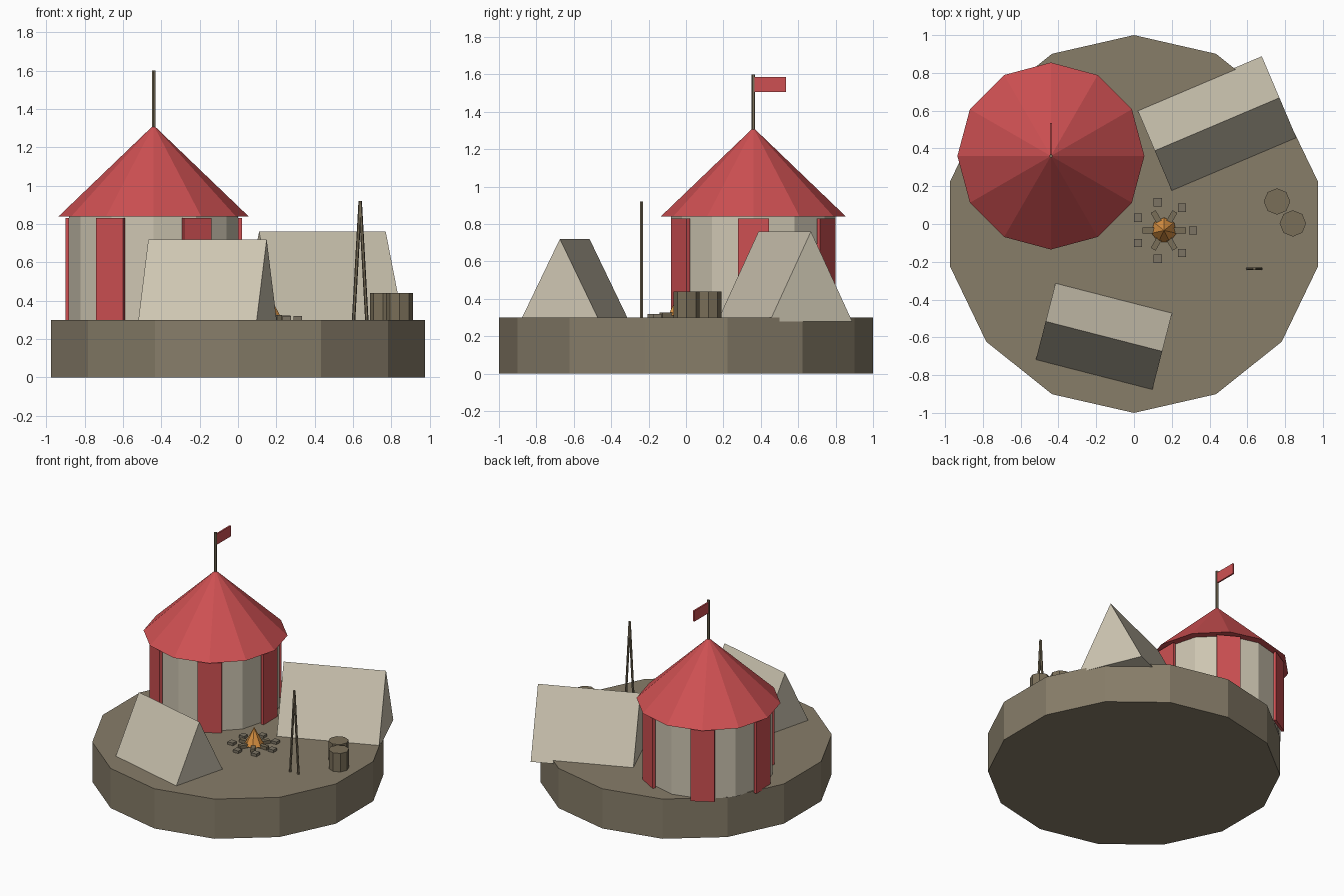
import bpy, bmesh
from math import pi, cos, sin, radians
from mathutils import Vector, Matrix

cube = bpy.data.objects.get("Cube")
if cube:
    bpy.data.objects.remove(cube)


def material(name, hex_colour):
    def linear(i):
        c = int(hex_colour[i:i + 2], 16) / 255
        return c / 12.92 if c < 0.04045 else ((c + 0.055) / 1.055) ** 2.4
    colour = (linear(0), linear(2), linear(4), 1)
    m = bpy.data.materials.new(name)
    m.use_nodes = True
    m.diffuse_color = colour
    bsdf = m.node_tree.nodes["Principled BSDF"]
    bsdf.inputs["Base Color"].default_value = colour
    bsdf.inputs["Roughness"].default_value = 0.9
    return m


EARTH = material("earth", "877D69")
CANVAS = material("canvas", "CDC5B1")
RED = material("red cloth", "CE5052")
WOOD = material("wood", "7A6F59")
STONE = material("stone", "7C7464")
FLAME = material("flame orange", "DD9443")


def finish(name, bm, mat, matrix=Matrix()):
    bmesh.ops.recalc_face_normals(bm, faces=bm.faces)
    mesh = bpy.data.meshes.new(name)
    bm.to_mesh(mesh)
    bm.free()
    mesh.materials.append(mat)
    ob = bpy.data.objects.new(name, mesh)
    ob.matrix_world = matrix
    bpy.context.collection.objects.link(ob)
    return ob


def prism(name, sides, radius, bottom, top, centre, mat, pointed=False):
    """Upright prism or pyramid with one corner towards the back."""
    bm = bmesh.new()
    angles = [pi / 2 + 2 * pi * i / sides for i in range(sides)]
    ring = [bm.verts.new((radius * cos(a), radius * sin(a), bottom)) for a in angles]
    base = bm.faces.new(ring)
    if pointed:
        tip = bm.verts.new((0, 0, top))
        for a, b in zip(ring, ring[1:] + ring[:1]):
            bm.faces.new((a, b, tip))
    else:
        new = bmesh.ops.extrude_face_region(bm, geom=[base], use_keep_orig=True)["geom"]
        for v in new:
            if isinstance(v, bmesh.types.BMVert):
                v.co.z = top
    return finish(name, bm, mat, Matrix.Translation((*centre, 0)))


def box(name, size, location, mat, angle=0.0):
    bm = bmesh.new()
    bmesh.ops.create_cube(bm, size=1)
    bmesh.ops.scale(bm, vec=size, verts=bm.verts)
    return finish(name, bm, mat, Matrix.Translation(location) @ Matrix.Rotation(angle, 4, 'Z'))


def pole(name, start, end, radius, mat):
    start, end = Vector(start), Vector(end)
    bm = bmesh.new()
    bmesh.ops.create_cone(bm, cap_ends=True, segments=6, radius1=radius,
                          radius2=radius, depth=(end - start).length)
    turn = (end - start).to_track_quat('Z', 'Y').to_matrix().to_4x4()
    return finish(name, bm, mat, Matrix.Translation((start + end) / 2) @ turn)


def tent(name, length, width, height, centre, angle):
    """Ridge tent: a triangle extruded along its ridge."""
    bm = bmesh.new()
    profile = [(-width / 2, 0), (width / 2, 0), (0, height)]
    ends = [[bm.verts.new((x, y, z)) for y, z in profile]
            for x in (-length / 2, length / 2)]
    for end in ends:
        bm.faces.new(end)
    for i in range(3):
        j = (i + 1) % 3
        bm.faces.new((ends[0][i], ends[0][j], ends[1][j], ends[1][i]))
    place = Matrix.Translation((*centre, 0.28)) @ Matrix.Rotation(radians(angle), 4, 'Z')
    return finish(name, bm, CANVAS, place)


# Ground
GROUND = 0.3
prism("ground", 14, 1, 0, GROUND, (0, 0), EARTH)

# Round pavilion with striped wall, roof, mast and flag
px, py = pavilion = (-0.44, 0.36)
prism("pavilion_wall", 12, 0.44, 0.298, 0.845, pavilion, CANVAS)
for i in range(6):
    a = i * pi / 3
    box(f"wall_stripe_{i + 1}", (0.02, 0.165, 0.54),
        (px + 0.45 * cos(a), py + 0.45 * sin(a), 0.56), RED, a)
prism("pavilion_roof", 12, 0.495, 0.84, 1.315, pavilion, RED, pointed=True)
pole("flag_mast", (px, py, 1.25), (px, py, 1.6), 0.01, WOOD)
box("flag", (0.012, 0.175, 0.08), (px, py + 0.0875, 1.545), RED)

# Ridge tents
tent("front_tent", 0.637, 0.437, 0.44, (-0.159, -0.595), -14.4)
tent("back_tent", 0.717, 0.478, 0.48, (0.44, 0.528), 23)

# Campfire: stone ring, crossed logs and flame
fx, fy = fire = (0.159, -0.034)
for i in range(7):
    a = 2 * pi * i / 7
    box(f"fire_stone_{i + 1}", (0.044, 0.044, 0.04),
        (fx + 0.153 * cos(a), fy + 0.153 * sin(a), GROUND), STONE)
for i in range(3):
    box(f"fire_log_{i + 1}", (0.23, 0.03, 0.03), (fx, fy, 0.309 + i * 0.001), WOOD, i * pi / 3)
prism("flame", 7, 0.068, 0.31, 0.44, fire, FLAME, pointed=True)

# Barrels
for i, spot in enumerate([(0.757, 0.119), (0.841, 0.003)]):
    prism(f"barrel_{i + 1}", 8, 0.07, GROUND, 0.44, spot, WOOD)

# Leaning pair of poles
for side, x in (("right", 0.602), ("left", 0.672)):
    pole(f"{side}_leaning_pole", (x, -0.237, 0.29), (0.637, -0.237, 0.92), 0.009, WOOD)
